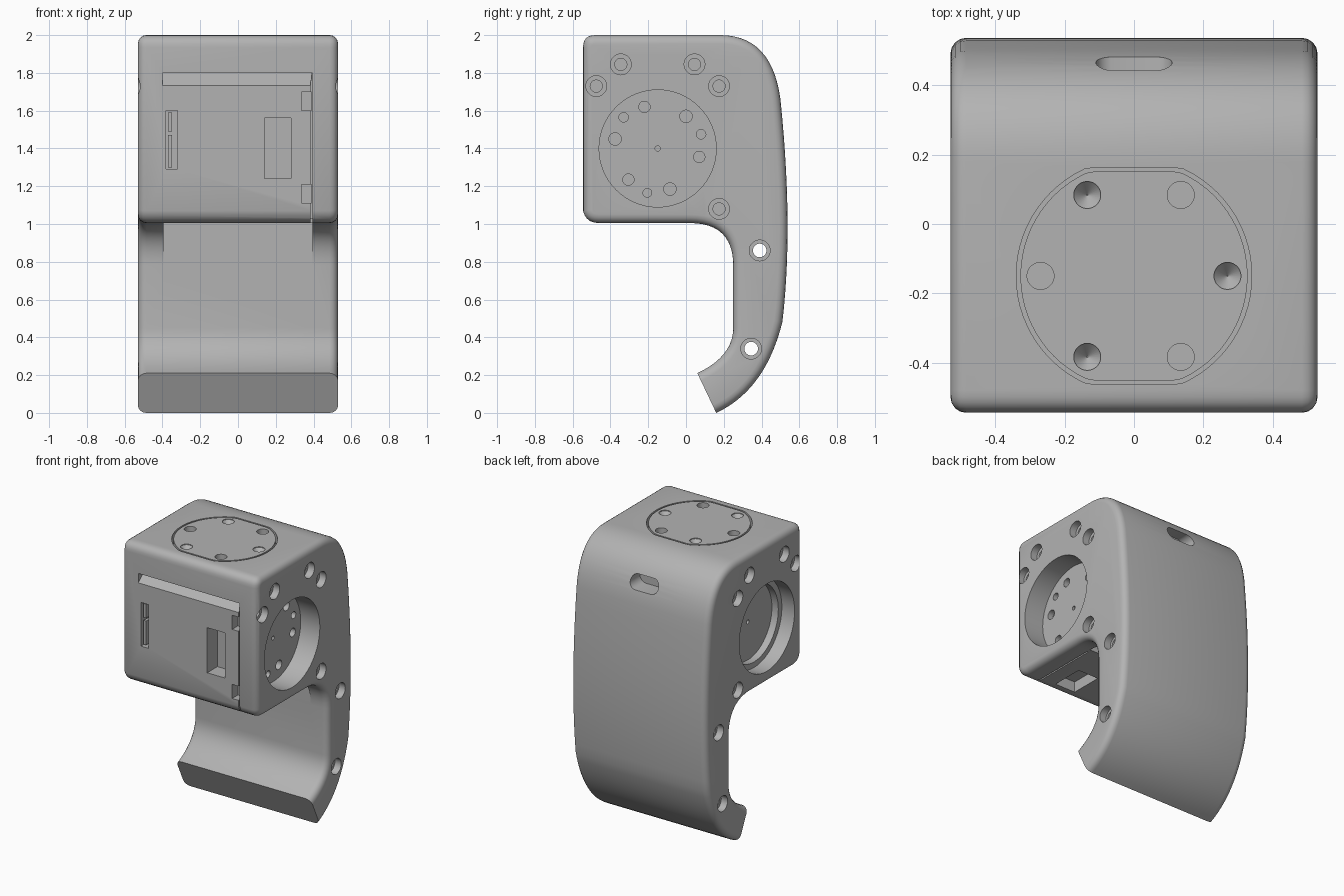
import bpy, bmesh, math
from mathutils import Vector

cube = bpy.data.objects.get("Cube")
if cube:
    bpy.data.objects.remove(cube, do_unlink=True)

HALF = 0.53          # half width of the body
FRONT = -0.545       # front face
AXIS = (-0.15, 1.4)  # y, z of the side recess

grey = bpy.data.materials.new("plain_grey")
grey.use_nodes = True
colour = (0.45, 0.45, 0.45, 1)
grey.diffuse_color = colour
grey.node_tree.nodes["Principled BSDF"].inputs["Base Color"].default_value = colour


def make(name, bm):
    bmesh.ops.recalc_face_normals(bm, faces=bm.faces)
    mesh = bpy.data.meshes.new(name)
    bm.to_mesh(mesh)
    bm.free()
    mesh.materials.append(grey)
    obj = bpy.data.objects.new(name, mesh)
    bpy.context.collection.objects.link(obj)
    return obj


def bend(a, b, c, n=10):
    """Points of a curve from a to c, pulled towards b."""
    a, b, c = Vector(a), Vector(b), Vector(c)
    return [a * (1 - t) ** 2 + b * 2 * t * (1 - t) + c * t * t
            for t in (i / n for i in range(n + 1))]


def extrude(points, start, shift):
    """Flat outline (3D points) pushed along a vector."""
    bm = bmesh.new()
    face = bm.faces.new([bm.verts.new(Vector(p) + Vector(start)) for p in points])
    out = bmesh.ops.extrude_face_region(bm, geom=[face])
    moved = [v for v in out["geom"] if isinstance(v, bmesh.types.BMVert)]
    bmesh.ops.translate(bm, verts=moved, vec=shift)
    return bm


def box(x, y, z):
    pts = [(x[0], y[0], 0), (x[1], y[0], 0), (x[1], y[1], 0), (x[0], y[1], 0)]
    return make("cutter", extrude(pts, (0, 0, z[0]), (0, 0, z[1] - z[0])))


def lathe(origin, direction, profile, n=40):
    """Turned cutter: profile holds (radius, depth) pairs along the direction."""
    bm = bmesh.new()
    turn = Vector(direction).to_track_quat("Z", "Y")
    rings = []
    for r, d in profile:
        angles = [2 * math.pi * i / n for i in range(n)]
        rings.append([bm.verts.new(Vector(origin) + turn @ Vector(
            (r * math.cos(a), r * math.sin(a), d))) for a in angles])
    for low, high in zip(rings, rings[1:]):
        for i in range(n):
            j = (i + 1) % n
            bm.faces.new((low[i], low[j], high[j], high[i]))
    bm.faces.new(rings[0])
    bm.faces.new(rings[-1])
    return make("cutter", bm)


def cut(obj, cutter):
    mod = obj.modifiers.new("cut", "BOOLEAN")
    mod.operation, mod.solver, mod.object = "DIFFERENCE", "EXACT", cutter
    with bpy.context.temp_override(object=obj, active_object=obj):
        bpy.ops.object.modifier_apply(modifier=mod.name)
    bpy.data.objects.remove(cutter, do_unlink=True)


# Body and curved arm: one side profile with rounded rims
tip_out, tip_in = Vector((0.16, 0)), Vector((0.06, 0.21))
profile = bend(tip_out, (0.42, 0.12), (0.51, 0.48), 14)
profile += bend((0.51, 0.48), (0.57, 0.98), (0.50, 1.66), 14)[1:]
profile += bend((0.50, 1.66), (0.455, 2.0), (0.18, 2.0), 14)[1:]
profile += bend((-0.48, 2.0), (FRONT, 2.0), (FRONT, 1.935), 6)
profile += bend((FRONT, 1.07), (-0.53, 1.005), (-0.46, 1.005), 5)
profile += bend((0.02, 1.005), (0.25, 1.005), (0.25, 0.78), 12)
profile += bend((0.25, 0.45), (0.25, 0.30), tip_in, 10)
bm = extrude([(0, p.x, p.y) for p in profile], (-HALF, 0, 0), (2 * HALF, 0, 0))


def at_tip(v):
    return min((v.co.yz - t).length for t in (tip_out, tip_in)) < 1e-4


rims = [e for e in bm.edges if abs(e.verts[0].co.x - e.verts[1].co.x) < 1e-5
        and not all(at_tip(v) for v in e.verts)]
bmesh.ops.bevel(bm, geom=rims, offset=0.045, segments=4, profile=0.5,
                affect="EDGES", clamp_overlap=False)
body = make("body_and_arm", bm)

# Pocket under the body, in front of the arm
cut(body, box((-0.395, 0.395), (0.03, 0.25), (0.7, 1.08)))

# Large round recesses on both sides
recess = {1: [(0.31, -0.02), (0.31, 0.15)],
          -1: [(0.31, -0.02), (0.31, 0.1), (0.27, 0.1), (0.27, 0.15)]}
for side, shape in recess.items():
    cut(body, lathe((side * HALF, *AXIS), (-side, 0, 0), shape, 64))
    floor = (side * (HALF - 0.15), *AXIS)
    cut(body, lathe(floor, (-side, 0, 0), [(0.014, -0.01), (0.014, 0.03)], 16))

# Small holes in the right recess floor
for y, z, r in [(-0.22, 1.62, 0.03), (0, 1.57, 0.033), (-0.33, 1.565, 0.025),
                (-0.375, 1.45, 0.033), (0.08, 1.475, 0.025), (0.07, 1.355, 0.03),
                (-0.085, 1.185, 0.033), (-0.305, 1.235, 0.03), (-0.205, 1.165, 0.023)]:
    cut(body, lathe((HALF - 0.15, y, z), (-1, 0, 0), [(r, -0.01), (r, 0.04)], 20))

# Screw holes on both sides, stepped
for side in (1, -1):
    for y, z in [(-0.475, 1.73), (-0.345, 1.845), (0.045, 1.845),
                 (0.175, 1.73), (0.175, 1.08)]:
        cut(body, lathe((side * HALF, y, z), (-side, 0, 0),
                        [(0.055, -0.02), (0.055, 0.05), (0.032, 0.05), (0.032, 0.11)], 28))

# Screw holes right through the arm
for y, z in [(0.39, 0.86), (0.345, 0.34)]:
    ends = 2 * HALF
    cut(body, lathe((HALF, y, z), (-1, 0, 0),
                    [(0.055, -0.02), (0.055, 0.05), (0.036, 0.05), (0.036, ends - 0.05),
                     (0.055, ends - 0.05), (0.055, ends + 0.02)], 28))

# Front cover: sloped finger slot, side gap, windows and hinge slots
slope = [(0, -0.56, 1.72), (0, -0.56, 1.8), (0, -0.47, 1.8)]
cut(body, make("cutter", extrude(slope, (-0.4, 0, 0), (0.79, 0, 0))))
for x, y, z in [((0.385, 0.395), (-0.6, -0.515), (0.9, 1.8)),
                ((0.385, 0.395), (-0.6, 0.0), (0.9, 1.03)),
                ((-0.38, -0.32), (-0.6, -0.45), (1.29, 1.6)),
                ((0.14, 0.28), (-0.6, -0.43), (1.24, 1.56)),
                ((0.335, 0.39), (-0.6, -0.48), (1.6, 1.7)),
                ((0.335, 0.39), (-0.6, -0.48), (1.11, 1.21)),
                ((0.12, 0.28), (-0.45, -0.22), (0.9, 1.08))]:
    cut(body, box(x, y, z))

# Small fittings inside the left window
for z in (1.3, 1.49):
    bm = extrude([(-0.37, -0.53, 0), (-0.35, -0.53, 0), (-0.35, -0.44, 0),
                  (-0.37, -0.44, 0)], (0, 0, z), (0, 0, 0.17 if z < 1.4 else 0.1))
    make("latch_bar", bm)

# Rounded slot high on the back
slot = []
for k in range(24):
    a = 2 * math.pi * (k + 0.5) / 24
    slot.append((math.copysign(0.06, math.cos(a)) + 0.05 * math.cos(a),
                 0, 1.80 + 0.05 * math.sin(a)))
cut(body, make("cutter", extrude(slot, (0, 0.36, 0), (0, 0.3, 0))))


# Top mounting plate set in a pocket, leaving a thin groove
def plate_shape(radius, flat):
    ring = [2 * math.pi * i / 72 for i in range(72)]
    return [(radius * math.cos(a),
             AXIS[0] + max(-flat, min(flat, radius * math.sin(a))), 0) for a in ring]


cut(body, make("cutter", extrude(plate_shape(0.34, 0.313), (0, 0, 1.93), (0, 0, 0.2))))
plate = make("top_plate", extrude(plate_shape(0.328, 0.302), (0, 0, 1.925), (0, 0, 0.075)))
for k in range(6):
    a = math.radians(60 * k)
    spot = (0.27 * math.cos(a), AXIS[0] + 0.27 * math.sin(a), 2.0)
    bottom = 0.002 if k % 2 == 0 else 0.039   # alternate conical and flat holes
    cut(plate, lathe(spot, (0, 0, -1), [(0.039, -0.02), (0.039, 0.005), (bottom, 0.045)], 28))

# Smooth shading with sharp edges kept
for obj in (body, plate):
    bpy.ops.object.select_all(action="DESELECT")
    obj.select_set(True)
    bpy.context.view_layer.objects.active = obj
    bpy.ops.object.shade_smooth_by_angle(angle=math.radians(30))
